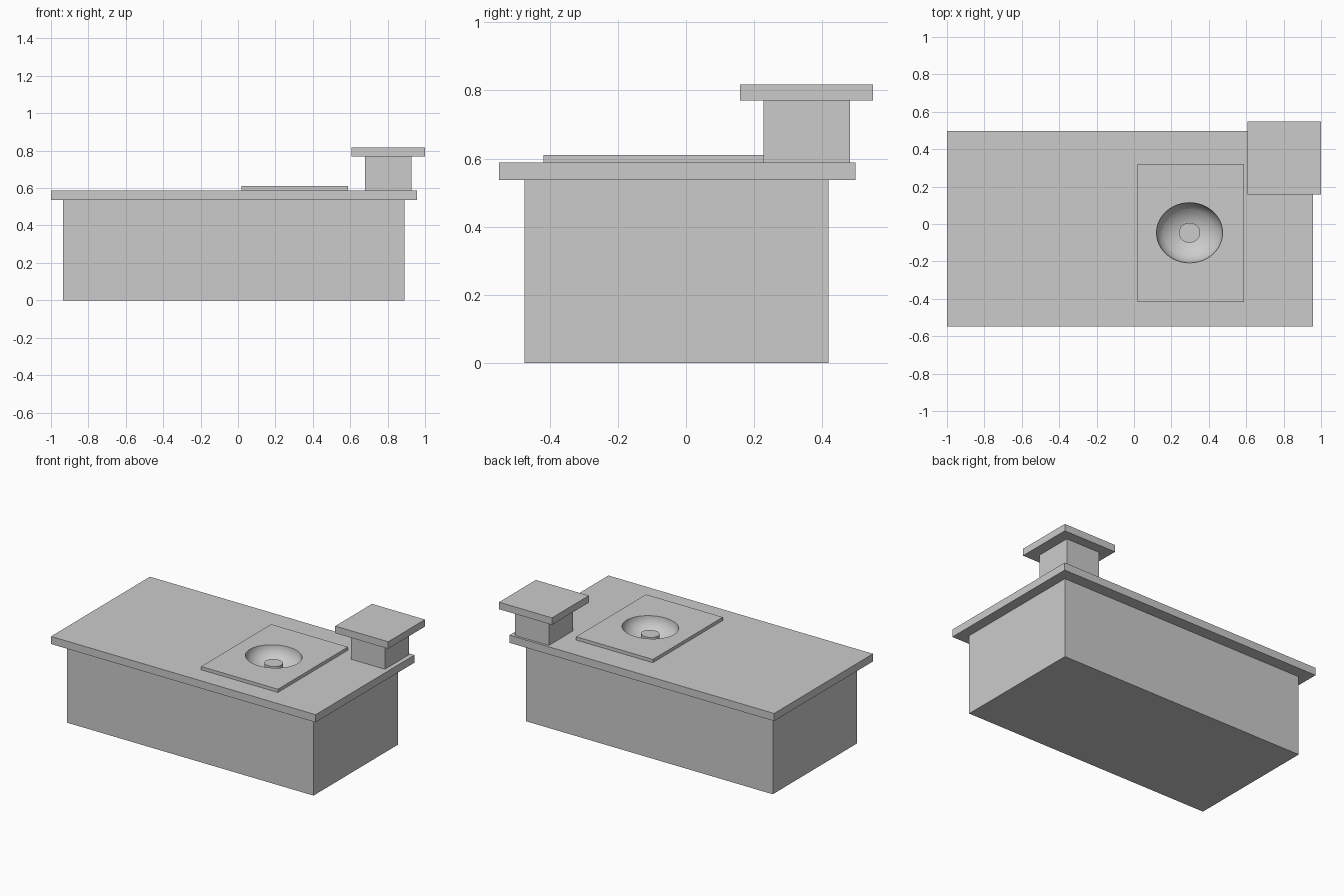
import bpy
import math

if "Cube" in bpy.data.objects:
    bpy.data.objects.remove(bpy.data.objects["Cube"])

BOWL_X, BOWL_Y = 0.297, -0.047
PLATE_TOP = 0.61


def box(name, x, y, z):
    """Box spanning the given (min, max) ranges."""
    bpy.ops.mesh.primitive_cube_add(
        size=1, location=[(r[0] + r[1]) / 2 for r in (x, y, z)])
    ob = bpy.context.object
    ob.name = name
    ob.scale = [r[1] - r[0] for r in (x, y, z)]
    bpy.ops.object.transform_apply(location=False, rotation=False, scale=True)
    return ob


# Counter: base cabinet, overhanging top, raised sink plate
base = box("cabinet_base", (-0.935, 0.89), (-0.473, 0.418), (0, 0.537))
top = box("counter_top", (-1.0, 0.958), (-0.548, 0.497), (0.537, 0.588))
plate = box("sink_plate", (0.02, 0.588), (-0.418, 0.322), (0.588, PLATE_TOP))

# Corner pillar with its cap
box("corner_pillar", (0.678, 0.928), (0.227, 0.481), (0.588, 0.77))
box("pillar_cap", (0.608, 1.0), (0.159, 0.548), (0.77, 0.817))

# Sink bowl: one squashed sphere hollows out every counter layer
bpy.ops.mesh.primitive_uv_sphere_add(
    segments=48, ring_count=24, radius=1, location=(BOWL_X, BOWL_Y, PLATE_TOP + 0.001))
cutter = bpy.context.object
cutter.name = "bowl_cutter"
cutter.scale = (0.177, 0.161, 0.12)
bpy.ops.object.transform_apply(location=False, rotation=False, scale=True)
bpy.ops.object.shade_smooth()
cutter.hide_render = True
cutter.display_type = 'WIRE'
for layer in (base, top, plate):
    mod = layer.modifiers.new("bowl", 'BOOLEAN')
    mod.operation = 'DIFFERENCE'
    mod.solver = 'EXACT'
    mod.object = cutter

# Drain stopper standing in the bowl
bpy.ops.mesh.primitive_cylinder_add(
    vertices=32, radius=1, depth=1, location=(BOWL_X, BOWL_Y, 0.527))
drain = bpy.context.object
drain.name = "drain_stopper"
drain.scale = (0.057, 0.053, 0.08)
bpy.ops.object.transform_apply(location=False, rotation=False, scale=True)
bpy.ops.object.shade_smooth_by_angle(angle=math.radians(30))
